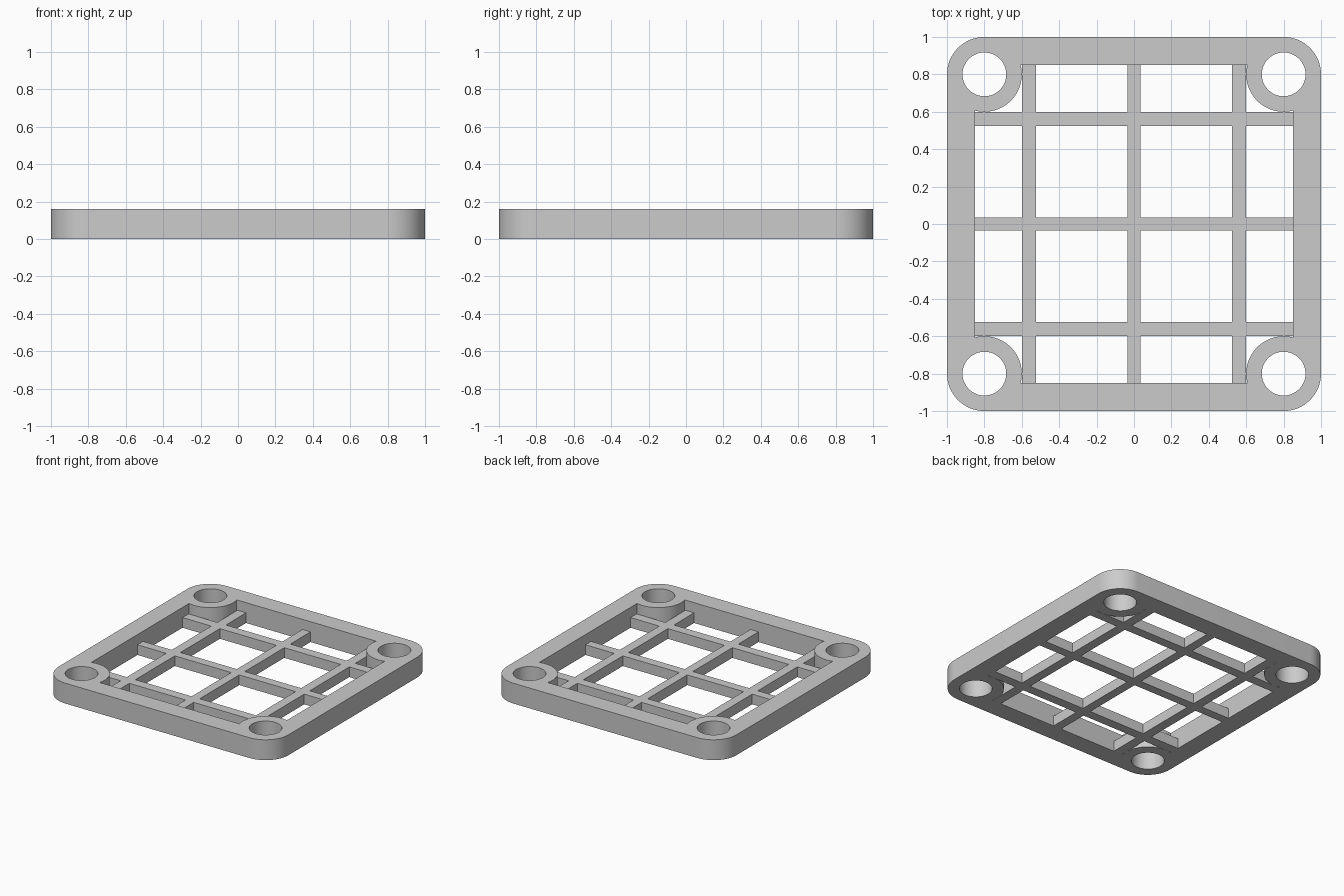
import bpy
import bmesh
from math import acos, asin, cos, pi, radians, sin

cube = bpy.data.objects.get("Cube")
if cube:
    bpy.data.objects.remove(cube)

HEIGHT = 0.16        # outer frame
GRID_HEIGHT = 0.08   # lower inner lattice
INNER = 0.85         # half width of the opening
CORNER = 0.8         # centre of each screw boss
BOSS_R = 0.2
HOLE_R = 0.117

grey = bpy.data.materials.new("plain grey")
grey.use_nodes = True
colour = (0.6, 0.6, 0.6, 1)
grey.diffuse_color = colour
grey.node_tree.nodes["Principled BSDF"].inputs["Base Color"].default_value = colour


def arc(cx, cy, r, start, end, steps):
    angles = [start + (end - start) * i / steps for i in range(steps + 1)]
    return [(cx + r * cos(a), cy + r * sin(a)) for a in angles]


def four_corners(start, end, steps):
    """One boss arc per corner, going round the frame."""
    points = []
    for q in range(4):
        a = pi / 4 + q * pi / 2
        cx, cy = CORNER * 2 ** 0.5 * cos(a), CORNER * 2 ** 0.5 * sin(a)
        points += arc(cx, cy, BOSS_R, start + q * pi / 2, end + q * pi / 2, steps)
    return points


# Frame outline: rounded outside, opening with boss bulges, four holes
bulge = asin((INNER - CORNER) / BOSS_R)
loops = [four_corners(0, pi / 2, 16),
         four_corners(3 * pi / 2 + bulge, pi - bulge, 28)]
for sx in (-1, 1):
    for sy in (-1, 1):
        loops.append(arc(sx * CORNER, sy * CORNER, HOLE_R, 0, 2 * pi, 48)[:-1])

curve = bpy.data.curves.new("frame_outline", "CURVE")
curve.dimensions = "2D"
curve.fill_mode = "BOTH"
curve.extrude = HEIGHT / 2
for loop in loops:
    spline = curve.splines.new("POLY")
    spline.points.add(len(loop) - 1)
    for point, (x, y) in zip(spline.points, loop):
        point.co = (x, y, 0, 1)
    spline.use_cyclic_u = True
frame = bpy.data.objects.new("frame", curve)
bpy.context.collection.objects.link(frame)
bpy.ops.object.select_all(action="DESELECT")
frame.select_set(True)
bpy.context.view_layer.objects.active = frame
bpy.ops.object.convert(target="MESH")
frame = bpy.context.object
frame.name = "frame"

# Weld the caps to the walls and stand the frame on the ground
bm = bmesh.new()
bm.from_mesh(frame.data)
bmesh.ops.remove_doubles(bm, verts=bm.verts, dist=0.0001)
bmesh.ops.recalc_face_normals(bm, faces=bm.faces)
bmesh.ops.translate(bm, verts=bm.verts, vec=(0, 0, HEIGHT / 2))
bm.to_mesh(frame.data)
bm.free()
frame.data.materials.clear()
frame.data.materials.append(grey)
bpy.ops.object.shade_smooth_by_angle(angle=radians(30))

# Lattice: three bars each way, every odd strip between the cuts is solid
half = [0.035, 0.525, 0.6, INNER]
cuts = [-c for c in reversed(half)] + half
bm = bmesh.new()
verts = [[bm.verts.new((x, y, 0)) for y in cuts] for x in cuts]
for i in range(len(cuts) - 1):
    for j in range(len(cuts) - 1):
        if i % 2 or j % 2:
            bm.faces.new((verts[i][j], verts[i + 1][j],
                          verts[i + 1][j + 1], verts[i][j + 1]))
bmesh.ops.delete(bm, geom=[v for v in bm.verts if not v.link_faces], context="VERTS")
top = bmesh.ops.extrude_face_region(bm, geom=bm.faces[:], use_keep_orig=True)["geom"]
bmesh.ops.translate(bm, vec=(0, 0, GRID_HEIGHT),
                    verts=[g for g in top if isinstance(g, bmesh.types.BMVert)])
bmesh.ops.recalc_face_normals(bm, faces=bm.faces)
mesh = bpy.data.meshes.new("lattice")
bm.to_mesh(mesh)
bm.free()
mesh.materials.append(grey)
lattice = bpy.data.objects.new("lattice", mesh)
bpy.context.collection.objects.link(lattice)
